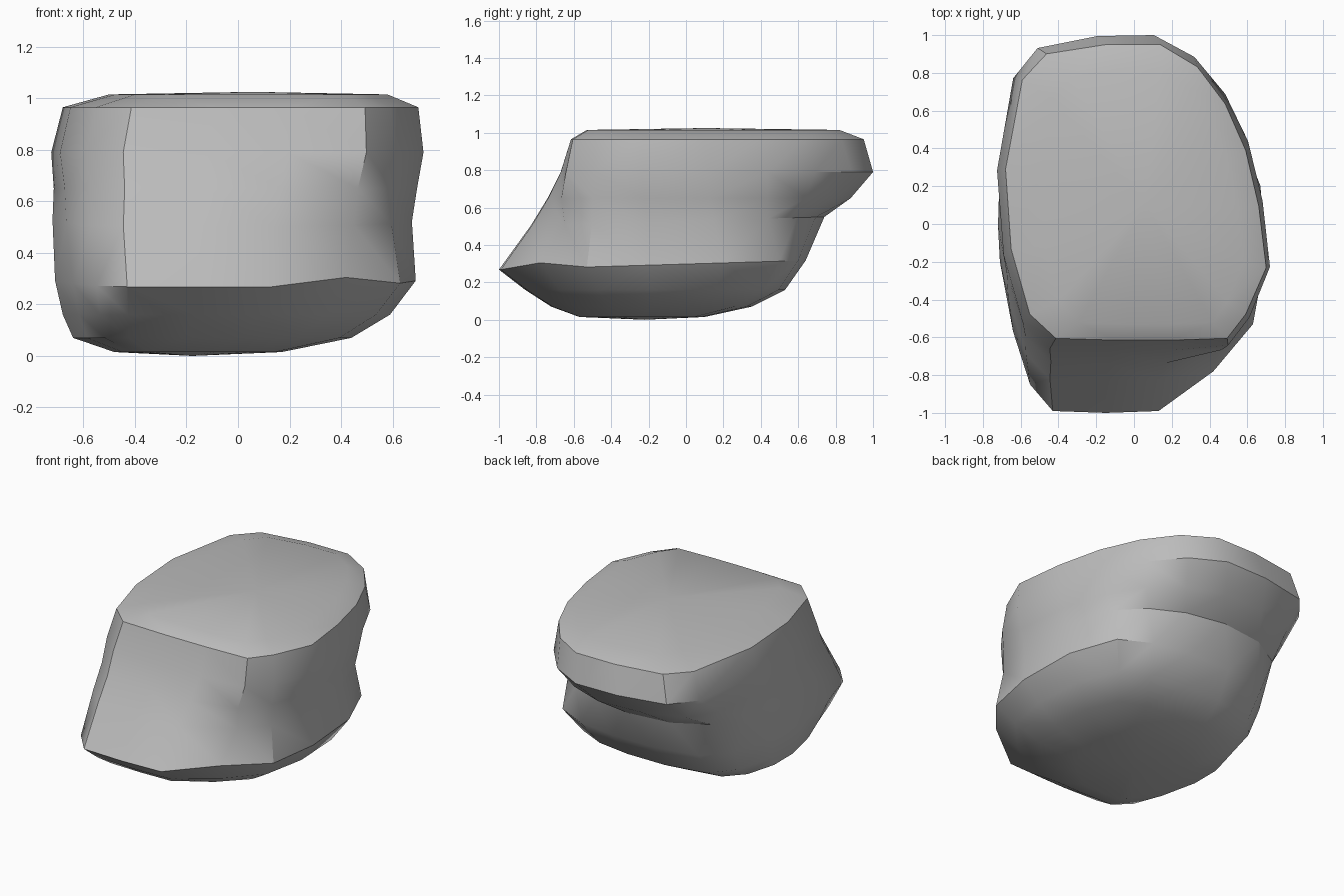
import bpy
import bmesh
import math
from mathutils import Vector

default_cube = bpy.data.objects.get("Cube")
if default_cube:
    bpy.data.objects.remove(default_cube, do_unlink=True)

# Plan outline at the low rim, counter-clockwise from the front tip
LOW = [(-.43, -.99), (-.15, -1), (.13, -.99), (.42, -.78), (.63, -.53), (.69, -.2),
       (.67, .2), (.55, .5), (.35, .6), (.1, .64), (-.2, .64), (-.5, .58),
       (-.64, .4), (-.71, .1), (-.71, -.2), (-.64, -.57), (-.55, -.85)]

# Plan outline at the top edge, matching point for point
TOP = [(-.42, -.61), (-.1, -.62), (.2, -.62), (.5, -.61), (.6, -.48), (.71, -.23),
       (.67, .1), (.6, .4), (.49, .65), (.34, .85), (.14, .97), (-.15, .97),
       (-.47, .92), (-.6, .78), (-.69, .3), (-.66, -.13), (-.56, -.48)]

# Levels: height, blend from low to top outline, x range, y range
LEVELS = [
    (.015, 0, (-.48, .17), (-.57, .1)),
    (.07, 0, (-.64, .44), (-.72, .35)),
    (.16, 0, (-.68, .59), (-.86, .53)),
    (.28, 0, (-.71, .69), (-1, .64)),
    (.51, .4, (-.72, .675), (-.83, .74)),
    (.65, .7, (-.715, .695), (-.74, .88)),
    (.79, .92, (-.725, .72), (-.67, 1)),
    (.965, 1, (-.68, .7), (-.615, .95)),
    (1.015, 1, (-.5, .58), (-.53, .82)),
]


def fit(values, span):
    """Stretch a list of coordinates to fill a range."""
    low, high = min(values), max(values)
    return [span[0] + (v - low) / (high - low) * (span[1] - span[0]) for v in values]


def ring_points(height, blend, x_span, y_span):
    mixed = [Vector(a).lerp(Vector(b), blend) for a, b in zip(LOW, TOP)]
    xs = fit([p.x for p in mixed], x_span)
    ys = fit([p.y for p in mixed], y_span)
    tilt = .03 if .2 < height < .6 else 0
    return [(x, y, height + tilt * (y + .6)) for x, y in zip(xs, ys)]


def cap(bm, ring, height, flip):
    """Close a ring with a fan around a slightly raised middle."""
    middle = sum((v.co for v in ring), Vector()) / len(ring)
    hub = bm.verts.new((middle.x, middle.y, height))
    for a, b in zip(ring, ring[1:] + ring[:1]):
        bm.faces.new((hub, b, a) if flip else (hub, a, b))


# Loft the boulder through its levels
bm = bmesh.new()
rings = [[bm.verts.new(p) for p in ring_points(*level)] for level in LEVELS]
for lower, upper in zip(rings, rings[1:]):
    for i in range(len(lower)):
        j = (i + 1) % len(lower)
        bm.faces.new((lower[i], lower[j], upper[j], upper[i]))
cap(bm, rings[0], 0, True)
cap(bm, rings[-1], 1.025, False)

# Chipped front corner below the overhanging top
rings[4][3].co += Vector((.02, .05, 0))
rings[3][3].co.z += .03

bmesh.ops.triangulate(bm, faces=[f for f in bm.faces if len(f.verts) > 3])
mesh = bpy.data.meshes.new("boulder")
bm.to_mesh(mesh)
bm.free()

stone = bpy.data.materials.new("stone_grey")
stone.use_nodes = True
grey = (.5, .5, .5, 1)
stone.diffuse_color = grey
stone.node_tree.nodes["Principled BSDF"].inputs["Base Color"].default_value = grey
mesh.materials.append(stone)

boulder = bpy.data.objects.new("boulder", mesh)
bpy.context.collection.objects.link(boulder)
bpy.ops.object.select_all(action='DESELECT')
boulder.select_set(True)
bpy.context.view_layer.objects.active = boulder
bpy.ops.object.shade_smooth_by_angle(angle=math.radians(32))
